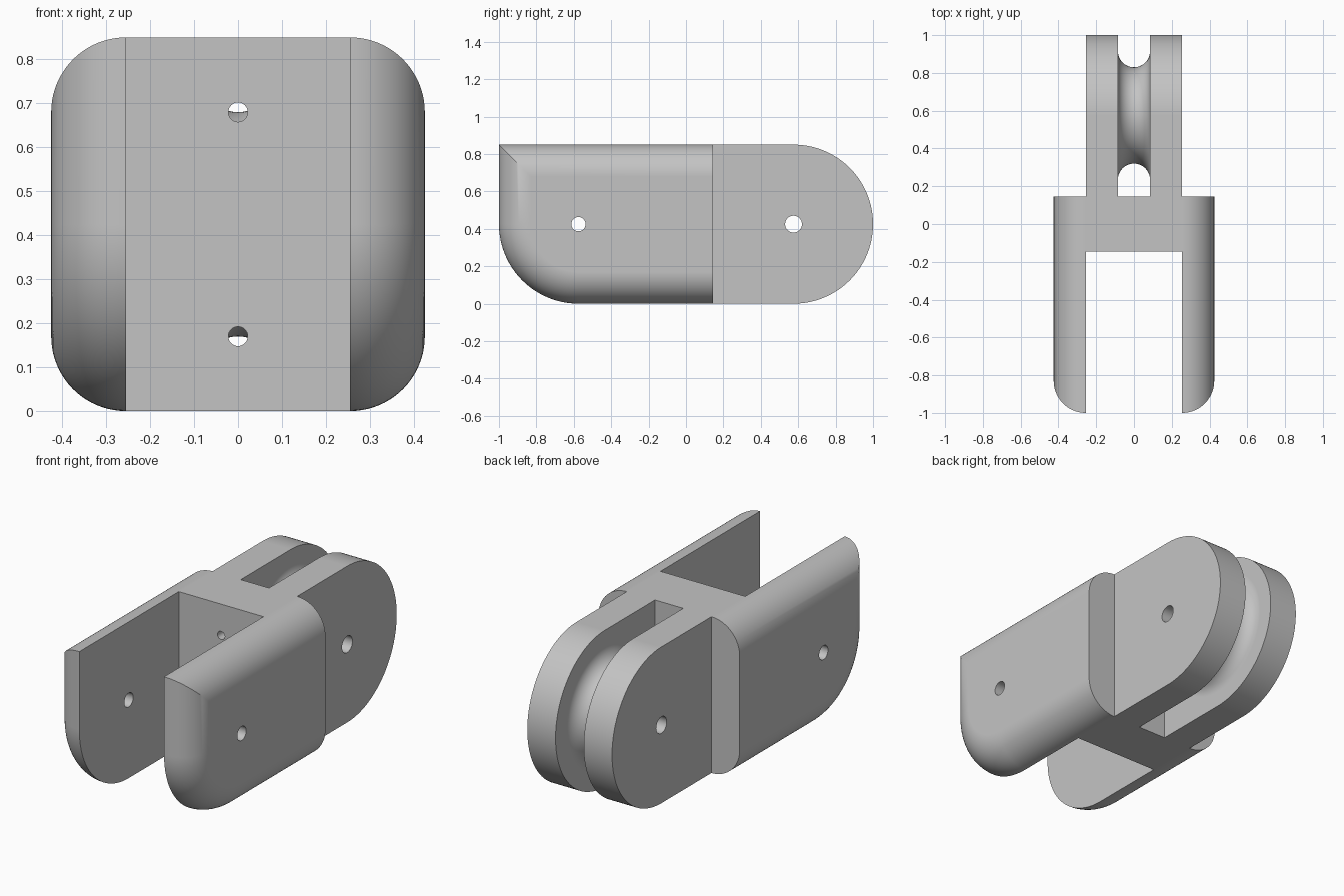
import bpy, bmesh
from math import sin, cos, pi, sqrt

cube = bpy.data.objects.get("Cube")
if cube:
    bpy.data.objects.remove(cube, do_unlink=True)

R = 0.425            # half height, also the big end radius
EDGE = 0.17          # cheek thickness and edge rounding
INNER = 0.255        # half width of the hub
SLOT = 0.085         # half width of the sheave slot
WEB = 0.145          # half depth of the cross web
PIN = 0.575          # distance of both pin axes from the centre

grey = bpy.data.materials.new("matte_grey")
grey.use_nodes = True
grey.diffuse_color = (0.55, 0.55, 0.55, 1)
grey.node_tree.nodes["Principled BSDF"].inputs["Base Color"].default_value = (0.55, 0.55, 0.55, 1)


def loft(name, loops):
    """Solid through a row of matching closed loops, capped at both ends."""
    bm = bmesh.new()
    rings = [[bm.verts.new(p) for p in loop] for loop in loops]
    n = len(rings[0])
    for a, b in zip(rings, rings[1:]):
        for i in range(n):
            j = (i + 1) % n
            bm.faces.new((a[i], a[j], b[j], b[i]))
    bm.faces.new(rings[0])
    bm.faces.new(rings[-1])
    bmesh.ops.recalc_face_normals(bm, faces=bm.faces)
    mesh = bpy.data.meshes.new(name)
    bm.to_mesh(mesh)
    bm.free()
    mesh.materials.append(grey)
    obj = bpy.data.objects.new(name, mesh)
    bpy.context.collection.objects.link(obj)
    return obj


def arc(x, cy, r, start, end, steps):
    angles = [start + (end - start) * i / steps for i in range(steps + 1)]
    return [(x, cy + r * cos(a), R + r * sin(a)) for a in angles]


def apply(obj, mod):
    bpy.context.view_layer.objects.active = obj
    bpy.ops.object.modifier_apply(modifier=mod.name)


def combine(obj, other, operation):
    mod = obj.modifiers.new("combine", 'BOOLEAN')
    mod.operation = operation
    mod.solver = 'EXACT'
    mod.object = other
    apply(obj, mod)
    bpy.data.objects.remove(other, do_unlink=True)


def bore(obj, radius, depth, location, rotation):
    bpy.ops.mesh.primitive_cylinder_add(vertices=48, radius=radius, depth=depth,
                                        location=location, rotation=rotation)
    combine(obj, bpy.context.object, 'DIFFERENCE')


# Hub: cross web and the two round-ended prongs, slotted for the sheave
def hub_loop(x):
    return [(x, -WEB, 2 * R), (x, -WEB, 0)] + arc(x, PIN, R, -pi / 2, pi / 2, 64)


block = loft("pulley_block", [hub_loop(-INNER), hub_loop(INNER)])
bpy.ops.mesh.primitive_cube_add(size=1, location=(0, WEB + 0.5, R))
slot = bpy.context.object
slot.scale = (2 * SLOT, 1, 2)
bpy.context.view_layer.update()
combine(block, slot, 'DIFFERENCE')


# Sheave: disc with a half-round groove, its ends buried in the prongs
def ring(x, r):
    return arc(x, PIN, r, 0, 2 * pi, 96)[:-1]


rim = 2 * EDGE
groove = [-SLOT * cos(pi * i / 24) for i in range(25)]
loops = [ring(-0.12, rim)]
loops += [ring(x, rim - sqrt(max(0, SLOT ** 2 - x * x))) for x in groove]
loops += [ring(0.12, rim)]
combine(block, loft("sheave", loops), 'UNION')


# Fork cheeks: outer edges rounded, lower front corner swept
def cheek_loop(side, a):
    x = side * (INNER + EDGE * sin(a))
    d = EDGE * (1 - cos(a))
    return ([(x, WEB, 2 * R - d), (x, -1 + d, 2 * R - d)]
            + arc(x, -PIN, R - d, pi, 1.5 * pi, 32) + [(x, WEB, d)])


for side in (-1, 1):
    cheek = loft("fork_cheek", [cheek_loop(side, pi / 2 * i / 20) for i in range(21)])
    combine(block, cheek, 'UNION')

# Pin holes across the fork and the sheave, cord holes through the web
bore(block, 0.038, 2, (0, -PIN, R), (0, pi / 2, 0))
bore(block, 0.045, 2, (0, PIN, R), (0, pi / 2, 0))
for z in (0.17, 0.68):
    bore(block, 0.022, 0.4, (0, 0, z), (pi / 2, 0, 0))

# Finish: one material, smooth curves with crisp edges
block.data.materials.clear()
block.data.materials.append(grey)
for face in block.data.polygons:
    face.material_index = 0
bpy.ops.object.select_all(action='DESELECT')
block.select_set(True)
bpy.context.view_layer.objects.active = block
bpy.ops.object.shade_smooth_by_angle(angle=pi / 6)
weighted = block.modifiers.new("weighted_normals", 'WEIGHTED_NORMAL')
weighted.keep_sharp = True
